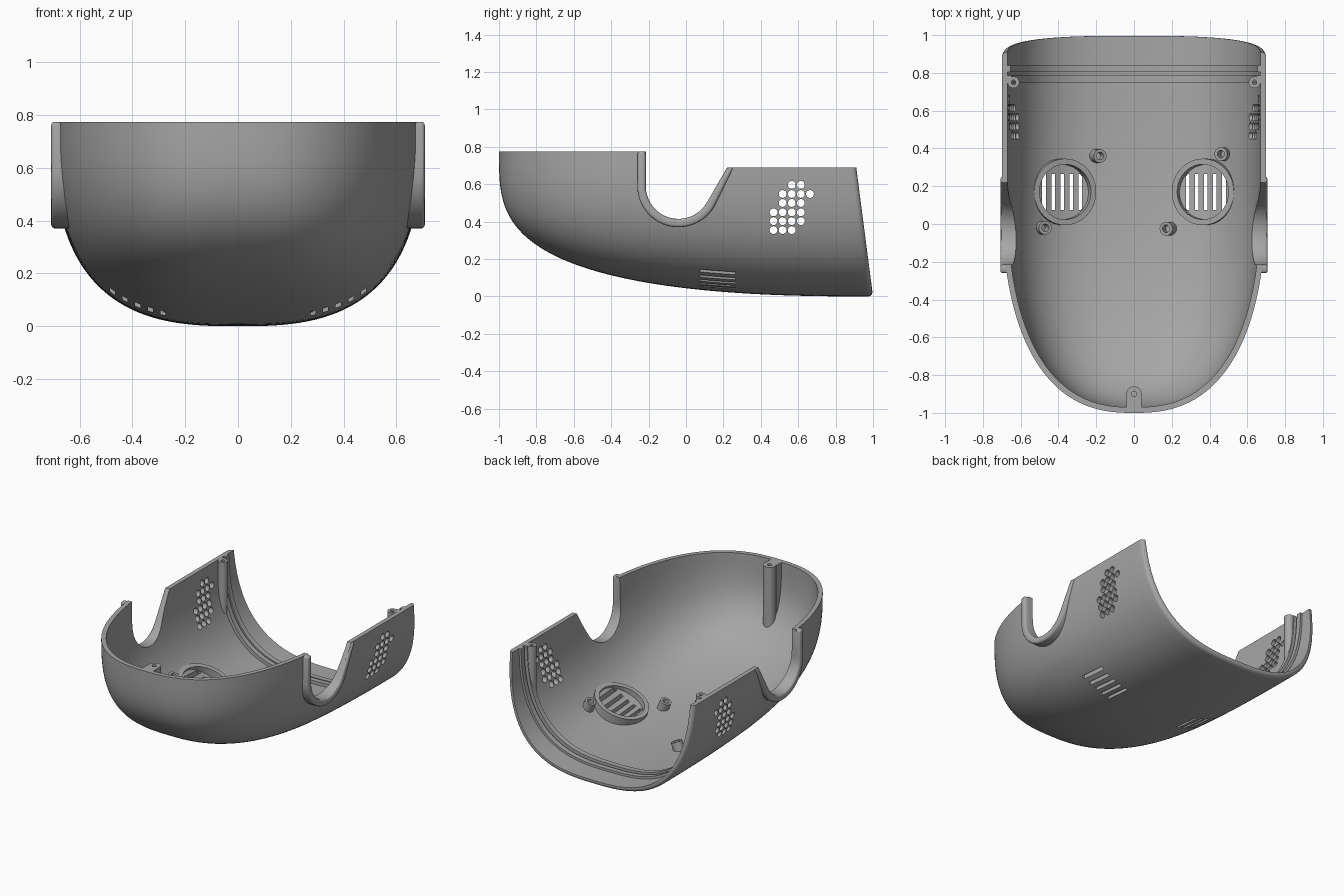
import bpy, bmesh, math
from mathutils import Matrix, Vector

if "Cube" in bpy.data.objects:
    bpy.data.objects.remove(bpy.data.objects["Cube"])

TOP, REAR_TOP, HALF, WALL, POW = 0.775, 0.69, 0.70, 0.03, 2.8

grey = bpy.data.materials.new("plain_grey")
grey.use_nodes = True
grey.diffuse_color = (0.38, 0.38, 0.38, 1)
grey.node_tree.nodes["Principled BSDF"].inputs["Base Color"].default_value = (0.38, 0.38, 0.38, 1)


def to_object(name, bm):
    bmesh.ops.recalc_face_normals(bm, faces=bm.faces)
    mesh = bpy.data.meshes.new(name)
    bm.to_mesh(mesh)
    bm.free()
    obj = bpy.data.objects.new(name, mesh)
    bpy.context.collection.objects.link(obj)
    mesh.materials.append(grey)
    return obj


def bake(obj):
    graph = bpy.context.evaluated_depsgraph_get()
    mesh = bpy.data.meshes.new_from_object(obj.evaluated_get(graph))
    obj.modifiers.clear()
    obj.data = mesh


def boolean(obj, tool, operation="DIFFERENCE"):
    mod = obj.modifiers.new("cut", "BOOLEAN")
    mod.operation, mod.object, mod.solver = operation, tool, "EXACT"
    bake(obj)


# Hull curves: half width and depth along the length
def half_width(y):
    s = max(0.0, (0.2 - y) / 1.2)
    return HALF * (1 - s ** 2.5) ** 0.4


def depth(y):
    s = max(0.0, (1 - y) / 2)
    return TOP * (1 - s ** 2.5) ** 0.3


def floor_z(x, y):
    return TOP - depth(y) * (1 - (abs(x) / half_width(y)) ** POW) ** (1 / POW)


def loft(name, stations, roof=0.85, lean=True, steps=72):
    """Closed solid through hull sections; stations are (y, inset)."""
    bm = bmesh.new()
    rings = []
    for y, inset in stations:
        w = half_width(y) * (1 - inset / HALF)
        h = depth(y) * (1 - inset / TOP)
        slope = 0.13 * min(1, max(0, (y - 0.2) / 0.8)) if lean else 0
        pts = [(-w, roof)]
        for i in range(steps + 1):
            a = math.pi * i / steps
            c, s = math.cos(a), max(0, math.sin(a))
            pts.append((-math.copysign(w * abs(c) ** (2 / POW), c), TOP - h * s ** (2 / POW)))
        pts.append((w, roof))
        shift = y + inset * max(0, -y)
        rings.append([bm.verts.new((x, shift - slope * z, z)) for x, z in pts])
    for a, b in zip(rings, rings[1:]):
        for i in range(len(a)):
            j = (i + 1) % len(a)
            bm.faces.new((a[i], a[j], b[j], b[i]))
    bm.faces.new(rings[0])
    bm.faces.new(rings[-1])
    return to_object(name, bm)


def prism(name, outline, x0, x1):
    """Extrude a (y, z) outline along x."""
    bm = bmesh.new()
    face = bm.faces.new([bm.verts.new((x0, y, z)) for y, z in outline])
    new = bmesh.ops.extrude_face_region(bm, geom=[face])["geom"]
    bmesh.ops.translate(bm, vec=(x1 - x0, 0, 0),
                        verts=[v for v in new if isinstance(v, bmesh.types.BMVert)])
    return to_object(name, bm)


def add_cylinder(bm, place, r, z0, z1, sides=32):
    bmesh.ops.create_cone(bm, cap_ends=True, segments=sides, radius1=r, radius2=r, depth=z1 - z0,
                          matrix=place @ Matrix.Translation((0, 0, (z0 + z1) / 2)))


def add_box(bm, centre, size):
    bmesh.ops.create_cube(bm, size=1, matrix=Matrix.Translation(centre) @ Matrix.Diagonal((*size, 1)))


def ear_path(r, end_y):
    arc = [math.radians(180 + 150 * i / 24) for i in range(25)]
    return ([(-0.04 - r, TOP)] + [(-0.04 + r * math.cos(a), 0.59 + r * math.sin(a)) for a in arc]
            + [(end_y, REAR_TOP)])


# Helper solids
sweep = [-0.9996 + 1.9696 * (i / 70) ** 2.5 for i in range(71)]
lip = [(0.97 + 0.03 * math.sin(a), 0.026 * (1 - math.cos(a)))
       for a in (math.pi / 2 * i / 6 for i in range(1, 7))]
cavity = loft("cavity_cutter", [(y, WALL) for y in sweep] + [(1.15, WALL)], roof=0.95)
limit = loft("limit_solid", [(y, 0.012) for y in sweep], roof=0.95)
opening = ear_path(0.175, 0.22)
trim = prism("trim_cutter", opening + [(1.3, REAR_TOP), (1.3, 1.3), (-1.3, 1.3), (-1.3, TOP)], -1, 1)

# Main shell
shell = loft("shell", [(y, 0) for y in sweep] + lip)
boolean(shell, cavity)
boolean(shell, trim)

# Round side vents and floor slots
bm = bmesh.new()
rows = [(0.355, 0, 3), (0.403, 0, 4), (0.45, 0, 4), (0.5, 1, 3), (0.548, 1, 4), (0.597, 2, 2)]
for z, first, count in rows:
    for k in range(first, first + count):
        place = Matrix.Translation((0, 0.468 + 0.0487 * k, z)) @ Matrix.Rotation(math.pi / 2, 4, "Y")
        add_cylinder(bm, place, 0.021, -1, 1, 16)
for side in (-1, 1):
    for k in range(5):
        add_box(bm, (side * 0.38 + (k - 2) * 0.048, 0.17, 0.1), (0.02, 0.19, 0.5))
vents = to_object("vent_cutter", bm)
boolean(shell, vents)
parts = [shell]

# Raised lips round the side openings
for side, label in ((1, "left"), (-1, "right")):
    rim = prism(label + "_opening_lip", ear_path(0.22, 0.255) + opening[::-1], side * 0.4, side * 0.708)
    bevel = rim.modifiers.new("round", "BEVEL")
    bevel.width, bevel.segments, bevel.limit_method = 0.014, 3, "ANGLE"
    bevel.angle_limit = math.radians(50)
    bake(rim)
    boolean(rim, cavity)
    parts.append(rim)

# Ribs inside the rear edge
for label, y0, y1, inner in (("front_rib", 0.75, 0.785, 0.052), ("rear_rib", 0.805, 0.84, 0.045)):
    rib = loft(label, [(y0, 0.015), (y1, 0.015)], lean=False)
    hollow = loft("rib_cutter", [(y0 - 0.1, inner), (y1 + 0.1, inner)], roof=0.95, lean=False)
    boolean(rib, hollow)
    boolean(rib, trim)
    bpy.data.objects.remove(hollow)
    parts.append(rib)


def tube(name, place, r, hole, z0, z1):
    """Hollow post that ends inside the shell wall."""
    bm = bmesh.new()
    add_cylinder(bm, place, r, z0, z1, 48)
    obj = to_object(name, bm)
    boolean(obj, limit, "INTERSECT")
    bm = bmesh.new()
    add_cylinder(bm, place, hole, z0 - 0.1, z1 + 0.1, 40)
    tool = to_object("bore_cutter", bm)
    boolean(obj, tool)
    bpy.data.objects.remove(tool)
    parts.append(obj)


# Speaker rings and their fixing posts
for side, label in ((1, "left"), (-1, "right")):
    tilt = Matrix.Rotation(-side * math.radians(21), 4, "Y")
    tube(label + "_speaker_ring", Matrix.Translation((side * 0.375, 0.17, 0.13)) @ tilt,
         0.176, 0.146, -0.15, 0.03)
    spots = [(0.49, 0.37), (0.2, -0.025)] if side > 0 else [(-0.21, 0.36), (-0.5, -0.02)]
    for k, (x, y) in enumerate(spots):
        place = Matrix.Translation((x, y, floor_z(x, y))) @ tilt
        tube(f"{label}_speaker_post_{k + 1}", place, 0.036, 0.02, -0.1, 0.085)
    tube(label + "_rear_screw_post", Matrix.Translation((side * 0.638, 0.75, 0)),
         0.031, 0.012, 0.1, REAR_TOP)

# Front screw post with its web to the wall
tube("front_screw_post", Matrix.Translation((0, -0.9, 0)), 0.041, 0.014, 0.1, TOP)
bm = bmesh.new()
add_box(bm, (0, -0.968, 0.4375), (0.08, 0.1, 0.675))
web = to_object("front_post_web", bm)
boolean(web, limit, "INTERSECT")
parts.append(web)

# Tidy helpers and shade
for tool in (cavity, limit, trim, vents):
    bpy.data.objects.remove(tool)
for obj in parts:
    bpy.ops.object.select_all(action="DESELECT")
    obj.select_set(True)
    bpy.context.view_layer.objects.active = obj
    bpy.ops.object.shade_smooth_by_angle(angle=math.radians(30))
